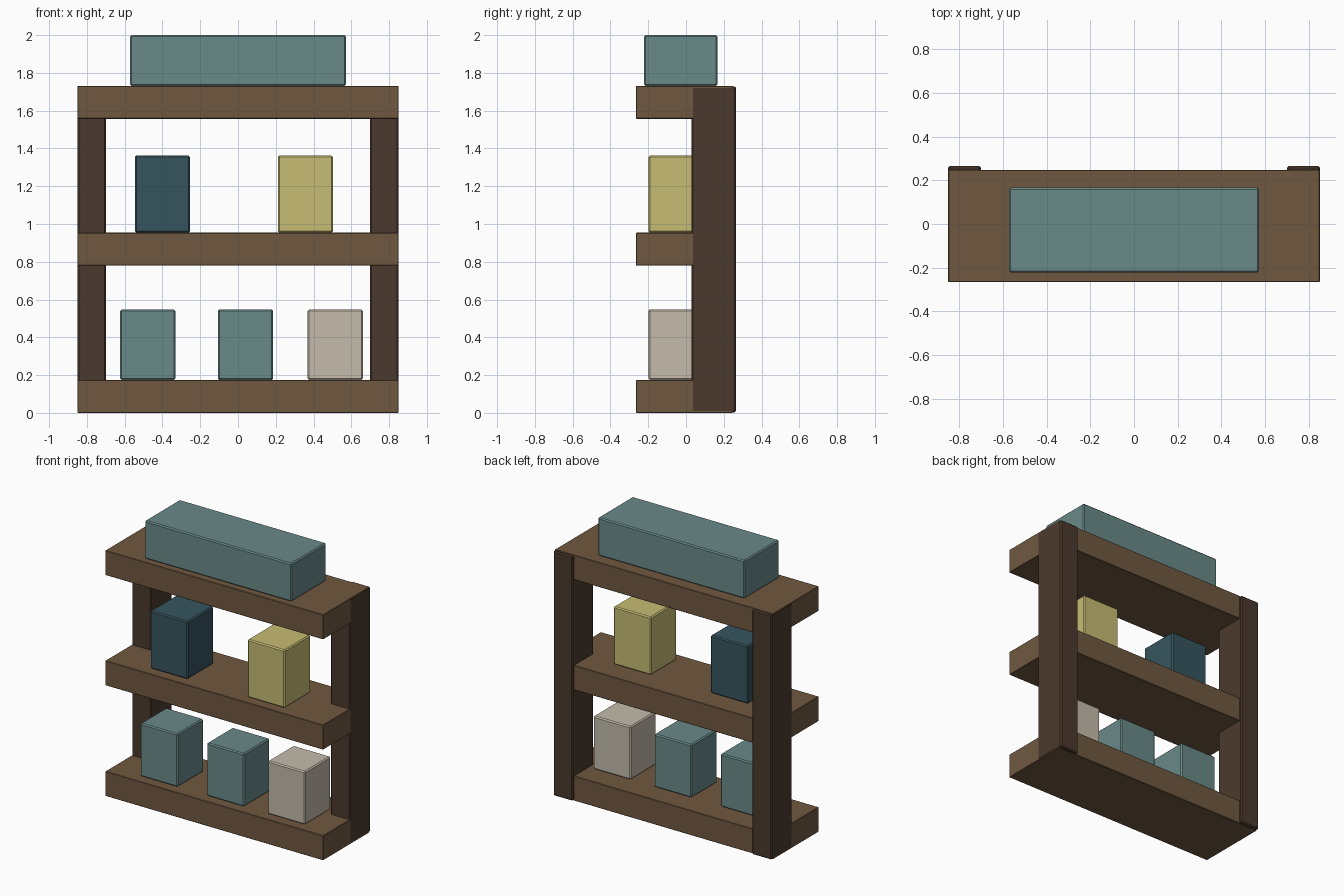
import bpy, bmesh

if "Cube" in bpy.data.objects:
    bpy.data.objects.remove(bpy.data.objects["Cube"])


def material(name, hex_code):
    def lin(c):
        c /= 255
        return c / 12.92 if c <= 0.04045 else ((c + 0.055) / 1.055) ** 2.4
    m = bpy.data.materials.new(name)
    m.diffuse_color = [lin(int(hex_code[i:i + 2], 16)) for i in (0, 2, 4)] + [1]
    m.use_nodes = True
    m.node_tree.nodes["Principled BSDF"].inputs["Base Color"].default_value = m.diffuse_color
    return m


shelf_brown = material("shelf brown", "705840")
post_brown = material("post dark brown", "4B3A2D")
teal = material("teal", "698A89")
dark_teal = material("dark teal", "36555E")
yellow = material("yellow", "C7BC73")
beige = material("beige", "C4BBAB")


def box(name, x, y, z, mat, bevel=0.008):
    """Box spanning the given (min, max) ranges with small chamfered edges."""
    bm = bmesh.new()
    bmesh.ops.create_cube(bm, size=1)
    for v in bm.verts:
        v.co = [r[0] + (r[1] - r[0]) * (c + 0.5) for r, c in zip((x, y, z), v.co)]
    bmesh.ops.bevel(bm, geom=bm.edges[:], offset=bevel, segments=1, affect='EDGES')
    me = bpy.data.meshes.new(name)
    bm.to_mesh(me)
    bm.free()
    me.materials.append(mat)
    ob = bpy.data.objects.new(name, me)
    bpy.context.collection.objects.link(ob)
    return ob


# Three shelf boards
for name, z in (("bottom_shelf", 0.0), ("middle_shelf", 0.78), ("top_shelf", 1.557)):
    box(name, (-0.85, 0.85), (-0.265, 0.247), (z, z + 0.174), shelf_brown, 0.003)

# Two back posts
for name, s in (("left_post", -1), ("right_post", 1)):
    box(name, sorted((s * 0.70, s * 0.851)), (0.03, 0.265), (0.003, 1.728), post_brown)

# Small boxes: name, centre x, bottom, top, colour
for name, cx, z0, z1, mat in (
        ("lower_left_box", -0.478, 0.174, 0.548, teal),
        ("lower_middle_box", 0.04, 0.174, 0.548, teal),
        ("lower_right_box", 0.515, 0.174, 0.548, beige),
        ("upper_left_box", -0.40, 0.954, 1.362, dark_teal),
        ("upper_right_box", 0.357, 0.954, 1.362, yellow)):
    box(name, (cx - 0.146, cx + 0.146), (-0.198, 0.09), (z0, z1), mat)

# Long box on top
box("top_long_box", (-0.572, 0.572), (-0.222, 0.166), (1.731, 2.0), teal)
